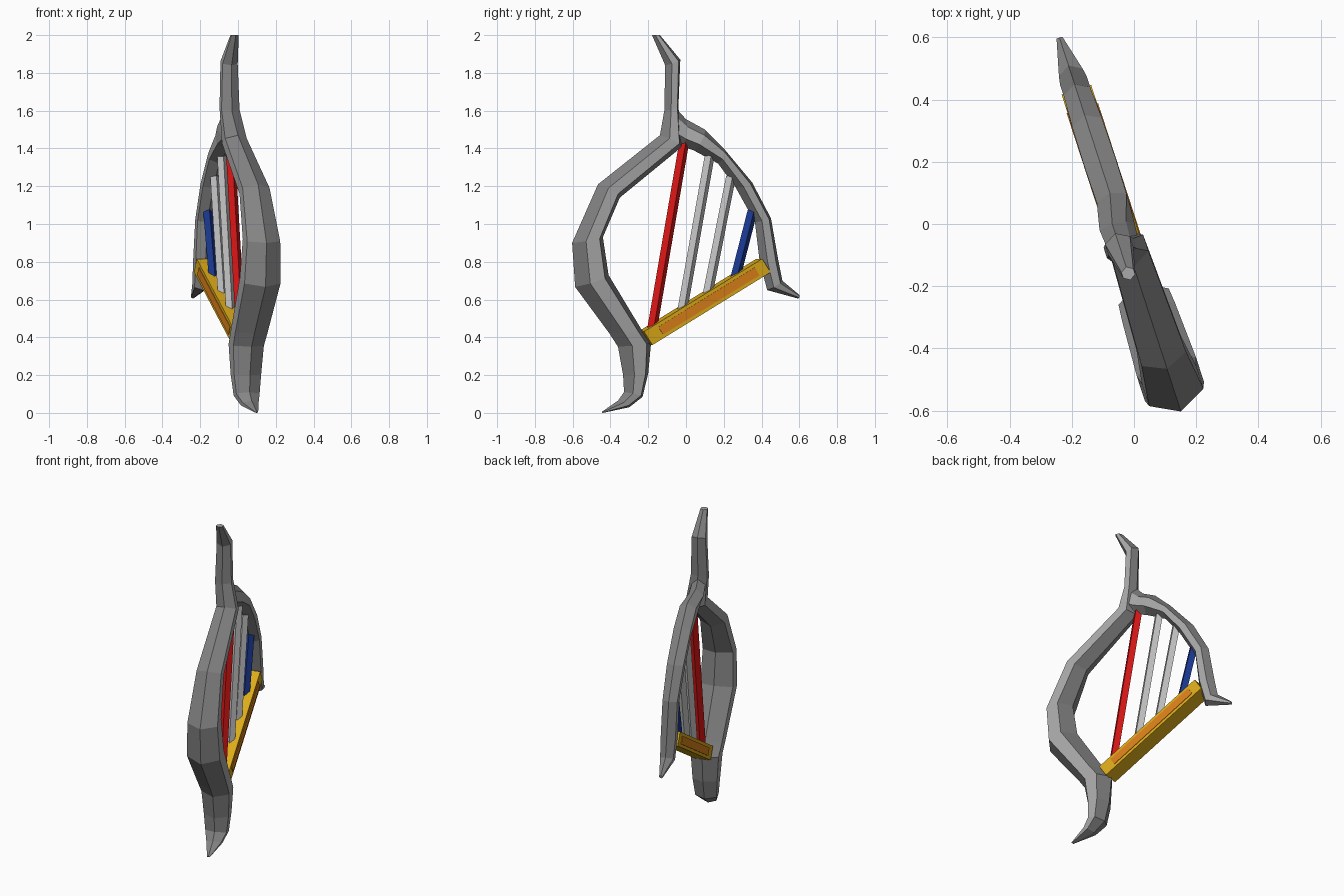
import bpy, bmesh
from mathutils import Vector

if "Cube" in bpy.data.objects:
    bpy.data.objects.remove(bpy.data.objects["Cube"])

# The whole harp lies in one upright plane, turned about z
N = Vector((0.951, 0.309, 0))


def place(y, z, n=0.0):
    dx = -0.025 if z > 1.5 else 0.0
    return Vector((-0.045 - 0.325 * y + dx, y, z)) + N * n


def material(name, r, g, b):
    m = bpy.data.materials.new(name)
    m.diffuse_color = (r, g, b, 1)
    m.use_nodes = True
    m.node_tree.nodes["Principled BSDF"].inputs["Base Color"].default_value = m.diffuse_color
    return m


light_grey = material("light_grey", 0.40, 0.40, 0.40)
mid_grey = material("mid_grey", 0.23, 0.23, 0.23)
string_grey = material("string_grey", 0.55, 0.55, 0.56)
red = material("red", 0.70, 0.008, 0.008)
blue = material("blue", 0.01, 0.04, 0.28)
yellow = material("yellow", 0.72, 0.41, 0.01)
orange = material("orange", 0.72, 0.22, 0.01)


def loft(name, rings, mats, flank_sides=()):
    """Skin equal rings of points; sides not in flank_sides use the last material."""
    bm = bmesh.new()
    vr = [[bm.verts.new(p) for p in ring] for ring in rings]
    k = len(vr[0])
    for a, b in zip(vr, vr[1:]):
        for i in range(k):
            j = (i + 1) % k
            f = bm.faces.new((a[i], a[j], b[j], b[i]))
            f.material_index = 0 if i in flank_sides else len(mats) - 1
    bm.faces.new(vr[0])
    bm.faces.new(vr[-1])
    bmesh.ops.recalc_face_normals(bm, faces=bm.faces)
    me = bpy.data.meshes.new(name)
    bm.to_mesh(me)
    bm.free()
    for m in mats:
        me.materials.append(m)
    ob = bpy.data.objects.new(name, me)
    bpy.context.collection.objects.link(ob)
    return ob


def limb(name, stations):
    """Six-sided limb: each station is outer y,z, inner y,z, half thickness."""
    rings = []
    for yo, zo, yi, zi, t in stations:
        pts = ((0, 0), (0.28, t), (0.72, t), (1, 0), (0.72, -t), (0.28, -t))
        rings.append([place(yo + (yi - yo) * s, zo + (zi - zo) * s, n) for s, n in pts])
    loft(name, rings, [light_grey, mid_grey], (1, 4))


def prism(name, p, q, section, mat):
    """Straight bar from p to q (y,z) with a section of (across, n) offsets."""
    d = (Vector(q) - Vector(p)).normalized()
    rings = [[place(e[0] - d.y * v, e[1] + d.x * v, n) for v, n in section] for e in (p, q)]
    return loft(name, rings, [mat])


def rect(h, n0, n1):
    return [(-h, n0), (h, n0), (h, n1), (-h, n1)]


# Front limb with the top horn
limb("front_limb", [
    (-.445, .006, -.44, 0, .008), (-.36, .065, -.30, .03, .045),
    (-.328, .11, -.23, .085, .065), (-.333, .2, -.2, .21, .075),
    (-.36, .35, -.185, .37, .085), (-.405, .42, -.235, .44, .09),
    (-.587, .667, -.41, .73, .1), (-.603, .9, -.44, .93, .092),
    (-.466, 1.21, -.35, 1.14, .075), (-.138, 1.47, -.02, 1.41, .06),
    (-.115, 1.6, -.04, 1.62, .05), (-.11, 1.84, -.03, 1.87, .042),
    (-.18, 2, -.138, 2, .02)])

# Back arm curving down to its own tip
limb("back_arm", [
    (-.06, 1.62, -.07, 1.43, .04), (.0, 1.555, -.02, 1.41, .045),
    (.10, 1.50, .04, 1.39, .05), (.2, 1.40, .17, 1.32, .052),
    (.35, 1.22, .265, 1.19, .05), (.45, 1.03, .365, 1.01, .045),
    (.49, .8, .39, .8, .045), (.51, .70, .43, .65, .04),
    (.60, .625, .595, .605, .01)])

# Lower crossbar with an orange inlay on both sides
prism("crossbar", (-.215, .395), (.41, .78), rect(.042, -.05, .05), yellow)
for side, n0, n1 in (("right", .048, .053), ("left", -.053, -.048)):
    prism("inlay_" + side, (-.15, .435), (.36, .749), rect(.024, n0, n1), orange)

# Strings
R = .026
diamond = [(-R, 0), (0, R), (R, 0), (0, -R)]
for name, p, q, mat in (
        ("red_string", (-.18, .44), (-.01, 1.43), red),
        ("grey_string_1", (-.02, .54), (.125, 1.36), string_grey),
        ("grey_string_2", (.115, .63), (.238, 1.25), string_grey),
        ("blue_string", (.26, .71), (.355, 1.08), blue)):
    prism(name, p, q, diamond, mat)
